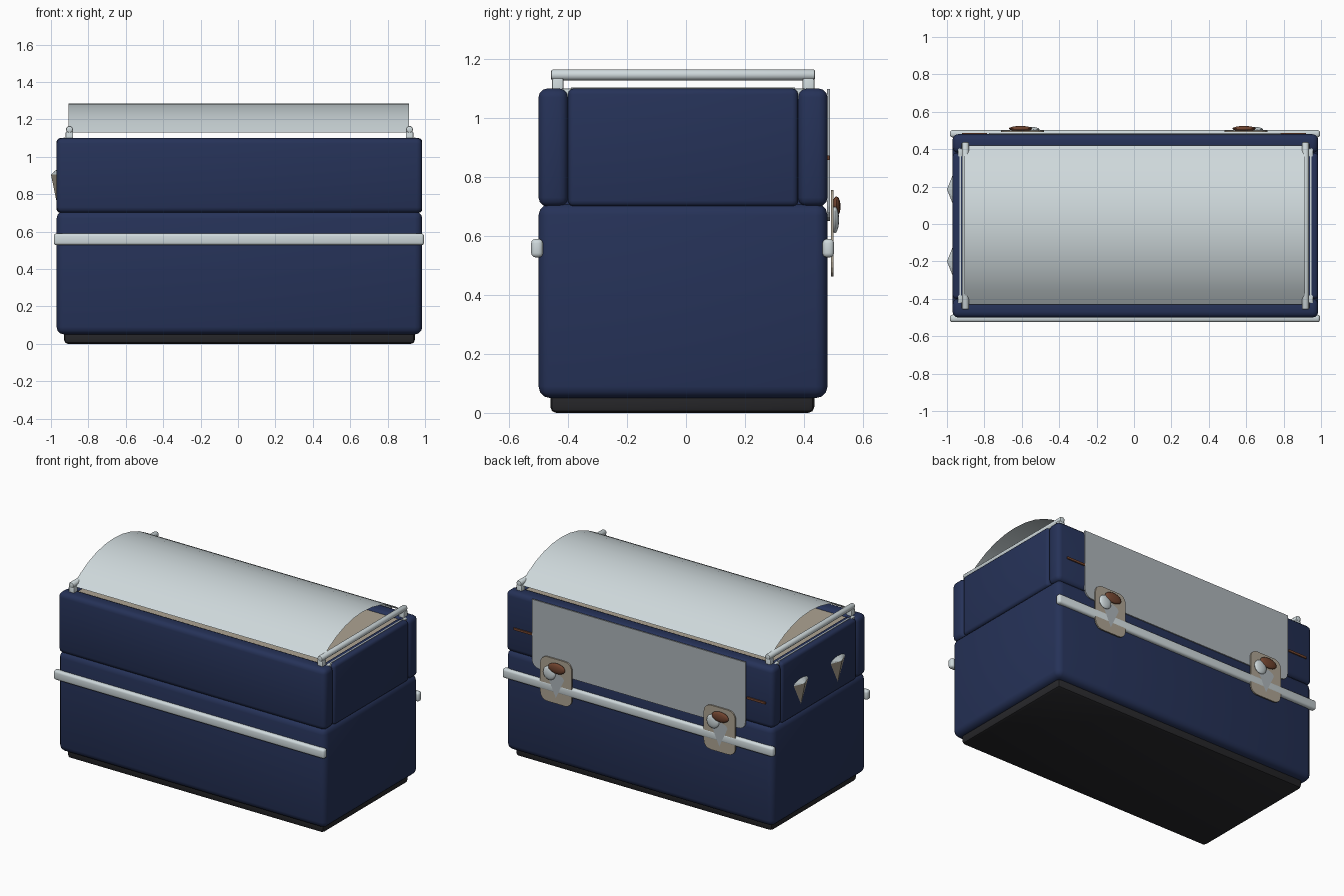
import bpy, bmesh, math
from mathutils import Matrix, Vector

cube = bpy.data.objects.get("Cube")
if cube:
    bpy.data.objects.remove(cube, do_unlink=True)


def material(name, rgb):
    m = bpy.data.materials.new(name)
    m.use_nodes = True
    m.diffuse_color = (*rgb, 1)
    m.node_tree.nodes["Principled BSDF"].inputs["Base Color"].default_value = (*rgb, 1)
    return m


NAVY = material("navy blue", (.019, .032, .098))
WHITE = material("pale silver", (.62, .69, .71))
GREY = material("plate grey", (.42, .46, .49))
TAN = material("tan", (.42, .37, .29))
BROWN = material("leather brown", (.17, .06, .03))
BLACK = material("charcoal", (.021, .021, .024))
MID = .008   # middle of the case along x


def finish(name, bm, mats, smooth=True):
    bmesh.ops.recalc_face_normals(bm, faces=bm.faces)
    me = bpy.data.meshes.new(name)
    bm.to_mesh(me)
    bm.free()
    for m in mats:
        me.materials.append(m)
    ob = bpy.data.objects.new(name, me)
    bpy.context.scene.collection.objects.link(ob)
    if smooth:
        bpy.ops.object.select_all(action='DESELECT')
        ob.select_set(True)
        bpy.context.view_layer.objects.active = ob
        bpy.ops.object.shade_smooth_by_angle(angle=math.radians(40))
    return ob


def box(name, x, y, z, mat, bevel=0, segments=3):
    """Box from (low, high) ranges, with rounded edges."""
    bm = bmesh.new()
    size = [r[1] - r[0] for r in (x, y, z)]
    centre = [sum(r) / 2 for r in (x, y, z)]
    bmesh.ops.create_cube(bm, size=1, matrix=Matrix.Translation(centre) @ Matrix.Diagonal((*size, 1)))
    if bevel:
        bmesh.ops.bevel(bm, geom=bm.edges[:], offset=bevel, segments=segments,
                        profile=.5, affect='EDGES', clamp_overlap=True)
    return finish(name, bm, [mat])


def plate(name, x, z, y, thick, corner, mat, top_round=True):
    """Thin upright plate with rounded corners."""
    bm = bmesh.new()
    size = (x[1] - x[0], thick, z[1] - z[0])
    centre = (sum(x) / 2, y, sum(z) / 2)
    bmesh.ops.create_cube(bm, size=1, matrix=Matrix.Translation(centre) @ Matrix.Diagonal((*size, 1)))
    edges = [e for e in bm.edges if abs(e.verts[0].co.y - e.verts[1].co.y) > thick / 2
             and (top_round or e.verts[0].co.z < centre[2])]
    bmesh.ops.bevel(bm, geom=edges, offset=corner, segments=4, profile=.5, affect='EDGES')
    return finish(name, bm, [mat], False)


def ball(name, centre, radii, mat):
    bm = bmesh.new()
    bmesh.ops.create_uvsphere(bm, u_segments=16, v_segments=10, radius=1,
                              matrix=Matrix.Translation(centre) @ Matrix.Diagonal((*radii, 1)))
    return finish(name, bm, [mat])


def drop_outline(half, peak, low):
    """Teardrop: half round on top, point at the bottom."""
    arc = [(half * math.cos(math.pi * i / 6), peak + .03 * math.sin(math.pi * i / 6)) for i in range(7)]
    return arc + [(0, low)]


# Case: base, body and upper wall panels
XR, FRONT, BACK = (-.97, .985), -.5, .48
box("base", (-.93, .945), (-.46, .435), (0, .1), BLACK, .02, 2)
box("body", XR, (FRONT, BACK), (.05, .71), NAVY, .04)
box("front_panel", XR, (FRONT, -.4), (.7, 1.1), NAVY, .03)
box("back_panel", XR, (.38, BACK), (.7, 1.1), NAVY, .03)
for side, x in (("right", (-.97, -.89)), ("left", (.905, .985))):
    box(side + "_panel", x, (-.4, .38), (.7, 1.1), NAVY, .02)
box("inner_block", (-.94, .955), (-.45, .43), (.68, 1.08), NAVY)
box("inner_tray", (-.89, .905), (-.4, .38), (1.07, 1.088), TAN)

# Side rails along front and back
for name, y in (("front_rail", (-.525, -.485)), ("back_rail", (.463, .502))):
    box(name, (-.985, .995), y, (.527, .59), WHITE, .015)

# Curved roof sheet
bm = bmesh.new()
half, rise = .425, .155
radius = (half ** 2 + rise ** 2) / (2 * rise)
span = math.asin(half / radius)
rows = []
for i in range(11):
    a = -span + 2 * span * i / 10
    y, z = radius * math.sin(a) - .005, 1.285 - radius + radius * math.cos(a)
    rows.append([bm.verts.new((x, y, z)) for x in (-.905, .915)])
for a, b in zip(rows, rows[1:]):
    bm.faces.new((a[0], a[1], b[1], b[0]))
finish("roof_sheet", bm, [WHITE])

# Roof end bars, corner clips and trim strips
for s, side in ((-1, "right"), (1, "left")):
    x = MID + s * .909
    bm = bmesh.new()
    bmesh.ops.create_cone(bm, cap_ends=True, segments=12, radius1=.019, radius2=.019, depth=.896,
                          matrix=Matrix.Translation((x, -.01, 1.146)) @ Matrix.Rotation(math.pi / 2, 4, 'X'))
    caps = [e for e in bm.edges if any(len(f.verts) > 4 for f in e.link_faces)]
    bmesh.ops.bevel(bm, geom=caps, offset=.008, segments=2, profile=.5, affect='EDGES')
    finish(side + "_roof_bar", bm, [WHITE])
    edge = MID + s * .938
    box(side + "_trim", (edge - .004, edge + .004), (-.39, .37), (1.08, 1.103), WHITE)
    for t, end in ((-1, "front"), (1, "back")):
        y = -.01 + t * .39
        box(f"{side}_{end}_clip", (edge - .012, edge + .012), (y - .025, y + .025), (1.06, 1.1), WHITE, .006, 2)
        y = -.01 + t * .425
        box(f"{side}_{end}_post", (x - .02, x + .02), (y - .02, y + .02), (1.06, 1.135), WHITE, .006, 2)

# Back plate and strap ends
plate("back_plate", (-.775, .785), (.65, 1.098), .483, .009, .05, GREY, False)
for x, side in ((-.92, "right"), (.785, "left")):
    box(side + "_strap", (x, x + .135), (.475, .487), (.858, .872), BROWN)

# Latches on the back
for x, side in ((-.595, "right"), (.6, "left")):
    plate(side + "_latch_plate", (x - .115, x + .115), (.462, .755), .496, .009, .05, TAN)
    bm = bmesh.new()
    bm.faces.new([bm.verts.new((x + u, .5025, w)) for u, w in drop_outline(.06, .63, .5)])
    finish(side + "_latch_drop", bm, [GREY], False)
    ball(side + "_latch_button", (x + .045, .505, .655), (.045, .014, .045), WHITE)
    ball(side + "_latch_knob", (x - .012, .51, .7), (.062, .014, .034), BROWN)

# Teardrop scoops on the right end
for y, end in ((-.2, "front"), (.185, "back")):
    bm = bmesh.new()
    ring = [bm.verts.new((-.966, y + u, w)) for u, w in drop_outline(.085, .905, .74)]
    tip = bm.verts.new((-1.0, y, .905))
    for a, b in zip(ring, ring[1:] + ring[:1]):
        face = bm.faces.new((a, b, tip))
        face.material_index = 0 if face.calc_center_median().z > .9 else 1
    finish(end + "_scoop", bm, [WHITE, TAN], False)
